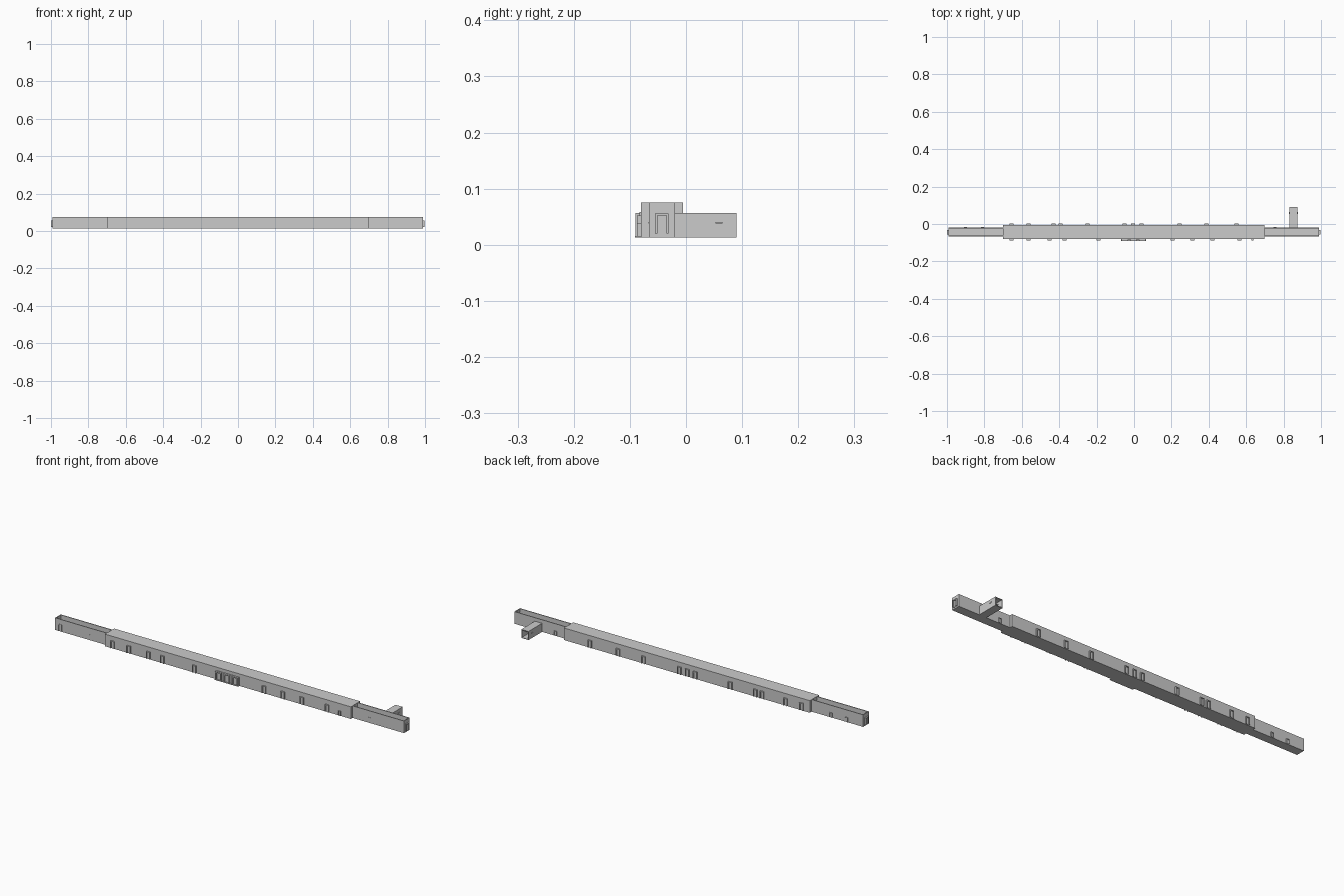
import bpy, bmesh
from mathutils import Matrix, Vector

if "Cube" in bpy.data.objects:
    bpy.data.objects.remove(bpy.data.objects["Cube"])

Z0, TOP = 0.013, 0.075
Y_FRONT, Y_BACK = -0.080, -0.005      # main hall walls
W_FRONT, W_BACK = -0.066, -0.020      # wing walls


def build(name, boxes, matrix=Matrix()):
    """One mesh object from a list of (min corner, max corner) boxes."""
    bm = bmesh.new()
    for lo, hi in boxes:
        lo, hi = Vector(lo), Vector(hi)
        size = hi - lo
        m = Matrix.Translation((lo + hi) / 2) @ Matrix.Diagonal((*size, 1))
        bmesh.ops.create_cube(bm, size=1, matrix=matrix @ m)
    bmesh.ops.recalc_face_normals(bm, faces=bm.faces)
    mesh = bpy.data.meshes.new(name)
    bm.to_mesh(mesh)
    bm.free()
    ob = bpy.data.objects.new(name, mesh)
    bpy.context.collection.objects.link(ob)
    return ob


def door(name, x, y, turn=0, w=0.021, h=0.037, d=0.007, z=Z0 + 0.002):
    """Door surround with a recessed leaf, facing -y before turning."""
    t, a = w * 0.17, w / 2
    m = Matrix.Translation((x, y, z)) @ Matrix.Rotation(turn, 4, 'Z')
    build(name, [
        ((-a, -d, 0), (-a + t, 0.001, h)),
        ((a - t, -d, 0), (a, 0.001, h)),
        ((-a + t, -d, h - t), (a - t, 0.001, h)),
        ((-a + t, -d * 0.35, 0), (a - t, 0.001, h - t)),
    ], m)


PI = 3.14159265

# main hall
build("main_hall", [((-0.70, Y_FRONT, Z0), (0.697, Y_BACK, TOP))])

# open-topped wings at both ends
T = 0.004
for side, s, end in (("left", -1, 0.993), ("right", 1, 0.990)):
    x0, x1 = sorted((s * 0.69, s * end))
    e0, e1 = sorted((s * (end - T), s * end))
    build(side + "_wing", [
        ((x0, W_FRONT, Z0), (x1, W_BACK, Z0 + 0.004)),
        ((x0, W_FRONT, Z0), (x1, W_FRONT + T, TOP)),
        ((x0, W_BACK - T, Z0), (x1, W_BACK, TOP)),
        ((e0, W_FRONT, Z0), (e1, W_BACK, TOP)),
    ])
    # end door of the wing
    door(side + "_end_door", s * end, -0.043, s * PI / 2, w=0.024, h=0.036, d=0.007, z=0.02)

# side passage behind the right wing, open at its end
bx0, bx1, bt = 0.832, 0.873, 0.003
build("side_passage", [
    ((bx0, W_BACK, Z0), (bx1, 0.09, Z0 + bt)),
    ((bx0, W_BACK, 0.057 - bt), (bx1, 0.09, 0.057)),
    ((bx0, W_BACK, Z0), (bx0 + bt, 0.09, 0.057)),
    ((bx1 - bt, W_BACK, Z0), (bx1, 0.09, 0.057)),
])
build("passage_handles", [((bx0 - 0.003, 0.053, 0.038), (bx1 + 0.003, 0.065, 0.041))])

# front doors
for x in (-0.655, -0.564, -0.452, -0.372, -0.19, 0.206, 0.313, 0.42, 0.564):
    door("front_door", x, Y_FRONT)
door("front_hatch", 0.634, Y_FRONT, w=0.012, h=0.023)

# back doors
for x in (-0.655, -0.564, -0.43, -0.393, -0.249, -0.05, -0.005, 0.04, 0.243, 0.388, 0.548):
    door("back_door", x, Y_BACK, PI)

# small wing doors
for x in (-0.90, -0.81, 0.755):
    door("wing_back_hatch", x, W_BACK, PI, w=0.016, h=0.023, d=0.005)
door("wing_front_door", -0.965, W_FRONT, w=0.02, h=0.034, d=0.002)
build("wing_vents", [((x - 0.01, W_FRONT - 0.001, 0.038), (x + 0.01, W_FRONT + 0.001, 0.041))
                     for x in (-0.79, 0.79)])

# central entrance: base plate, back panel and three doorways
build("entrance_panel", [
    ((-0.07, Y_FRONT - 0.003, Z0), (0.064, Y_FRONT + 0.001, 0.058)),
    ((-0.07, -0.091, Z0), (0.064, Y_FRONT, Z0 + 0.003)),
])
for x in (-0.05, -0.003, 0.044):
    door("entrance_door", x, Y_FRONT - 0.002, w=0.034, h=0.042, d=0.008)
